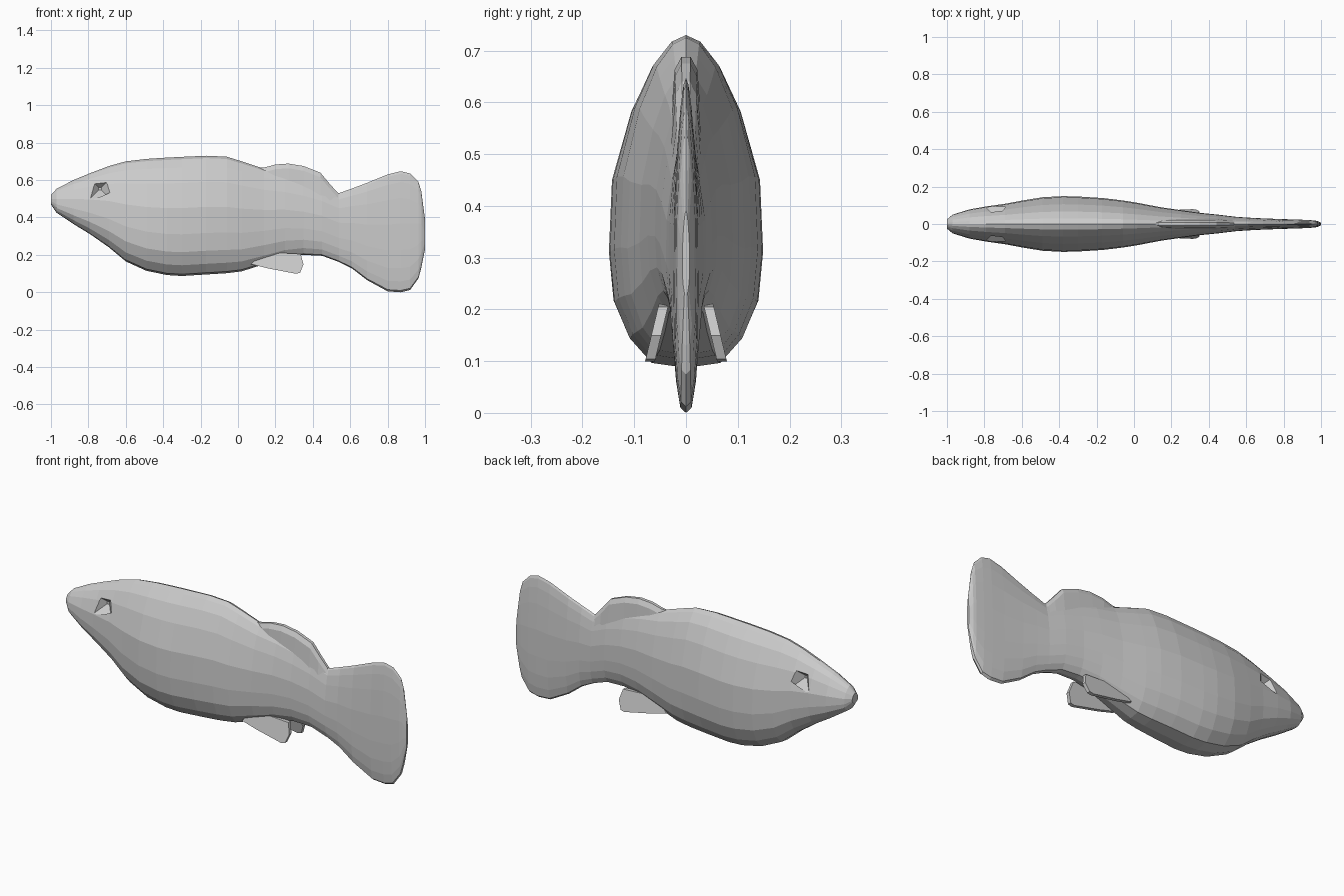
import bpy, bmesh, math
from mathutils import Matrix


def make_object(name, bm):
    bmesh.ops.recalc_face_normals(bm, faces=bm.faces)
    mesh = bpy.data.meshes.new(name)
    bm.to_mesh(mesh)
    bm.free()
    obj = bpy.data.objects.new(name, mesh)
    bpy.context.collection.objects.link(obj)
    return obj


def loft(bm, rings):
    loops = [[bm.verts.new(p) for p in ring] for ring in rings]
    n = len(loops[0])
    for a, b in zip(loops, loops[1:]):
        for i in range(n):
            j = (i + 1) % n
            bm.faces.new((a[i], a[j], b[j], b[i]))
    bm.faces.new(loops[0])
    bm.faces.new(loops[-1])


# egg-shaped half section: (share of half width, share of height)
HALF = [(0.45, 0.015), (0.74, 0.09), (0.94, 0.2), (1, 0.35),
        (0.96, 0.57), (0.71, 0.78), (0.45, 0.91), (0.2, 0.98)]
SECTION = [(0, 0)] + HALF + [(0, 1)] + [(-w, t) for w, t in reversed(HALF)]

# body and tail stations: x, bottom, top, half width
STATIONS = [
    (-1.0, 0.47, 0.52, 0.025), (-0.97, 0.425, 0.553, 0.05),
    (-0.88, 0.365, 0.60, 0.078), (-0.79, 0.31, 0.637, 0.094),
    (-0.69, 0.24, 0.675, 0.108), (-0.60, 0.165, 0.70, 0.125),
    (-0.49, 0.115, 0.713, 0.143), (-0.38, 0.092, 0.72, 0.149),
    (-0.30, 0.087, 0.724, 0.147), (-0.17, 0.095, 0.73, 0.139),
    (-0.06, 0.102, 0.725, 0.126), (0.02, 0.112, 0.70, 0.113),
    (0.14, 0.15, 0.66, 0.09), (0.25, 0.185, 0.635, 0.074),
    (0.35, 0.20, 0.605, 0.06), (0.45, 0.195, 0.57, 0.05),
    (0.54, 0.162, 0.53, 0.039), (0.61, 0.127, 0.555, 0.034),
    (0.69, 0.065, 0.585, 0.03), (0.80, 0.005, 0.63, 0.026),
    (0.87, 0.0, 0.647, 0.024), (0.92, 0.012, 0.635, 0.022),
    (0.965, 0.075, 0.59, 0.019), (0.98, 0.13, 0.54, 0.016),
    (1.0, 0.23, 0.39, 0.007),
]
bm = bmesh.new()
loft(bm, [[(x, w * hw, lo + t * (hi - lo)) for w, t in SECTION]
          for x, lo, hi, hw in STATIONS])
body = make_object("body_and_tail", bm)

# eye sockets: square pits cut into both sides of the head
bm = bmesh.new()
for s in (-1, 1):
    bmesh.ops.create_cone(
        bm, cap_ends=True, segments=4, radius1=0.075, radius2=0.01, depth=0.05,
        matrix=Matrix.Translation((-0.738, s * 0.066, 0.553))
        @ Matrix.Rotation(s * math.pi / 2, 4, 'X')
        @ Matrix.Rotation(math.pi / 4, 4, 'Z'))
cutter = make_object("eye_cutter", bm)
cutter.hide_render = True
mod = body.modifiers.new("eye_sockets", 'BOOLEAN')
mod.operation = 'DIFFERENCE'
mod.solver = 'EXACT'
mod.object = cutter
bpy.context.view_layer.objects.active = body
bpy.ops.object.modifier_apply(modifier=mod.name)
bpy.data.objects.remove(cutter)

# dorsal fin: tapered slices rising out of the back
bm = bmesh.new()
FIN = [(0.10, 0.665, 0.008), (0.14, 0.667, 0.018), (0.20, 0.683, 0.022),
       (0.27, 0.688, 0.022), (0.35, 0.675, 0.021), (0.44, 0.64, 0.02),
       (0.49, 0.58, 0.018), (0.535, 0.53, 0.015)]
loft(bm, [[(x, -hw * 1.7, 0.46), (x, -hw, top - 0.025), (x, -hw * 0.4, top),
           (x, hw * 0.4, top), (x, hw, top - 0.025), (x, hw * 1.7, 0.46)]
          for x, top, hw in FIN])
make_object("dorsal_fin", bm)

# pelvic fins: thin splayed plates on both sides of the belly
OUTLINE = [(0.07, 0.15), (0.16, 0.128), (0.31, 0.099), (0.332, 0.104),
           (0.35, 0.15), (0.335, 0.205), (0.13, 0.215)]
for s, side in ((-1, "right"), (1, "left")):
    bm = bmesh.new()
    loft(bm, [[(x, s * (0.045 + (0.2 - z) * 0.24 + off), z)
               for x, z in OUTLINE] for off in (-0.009, 0.01)])
    make_object(side + "_pelvic_fin", bm)
